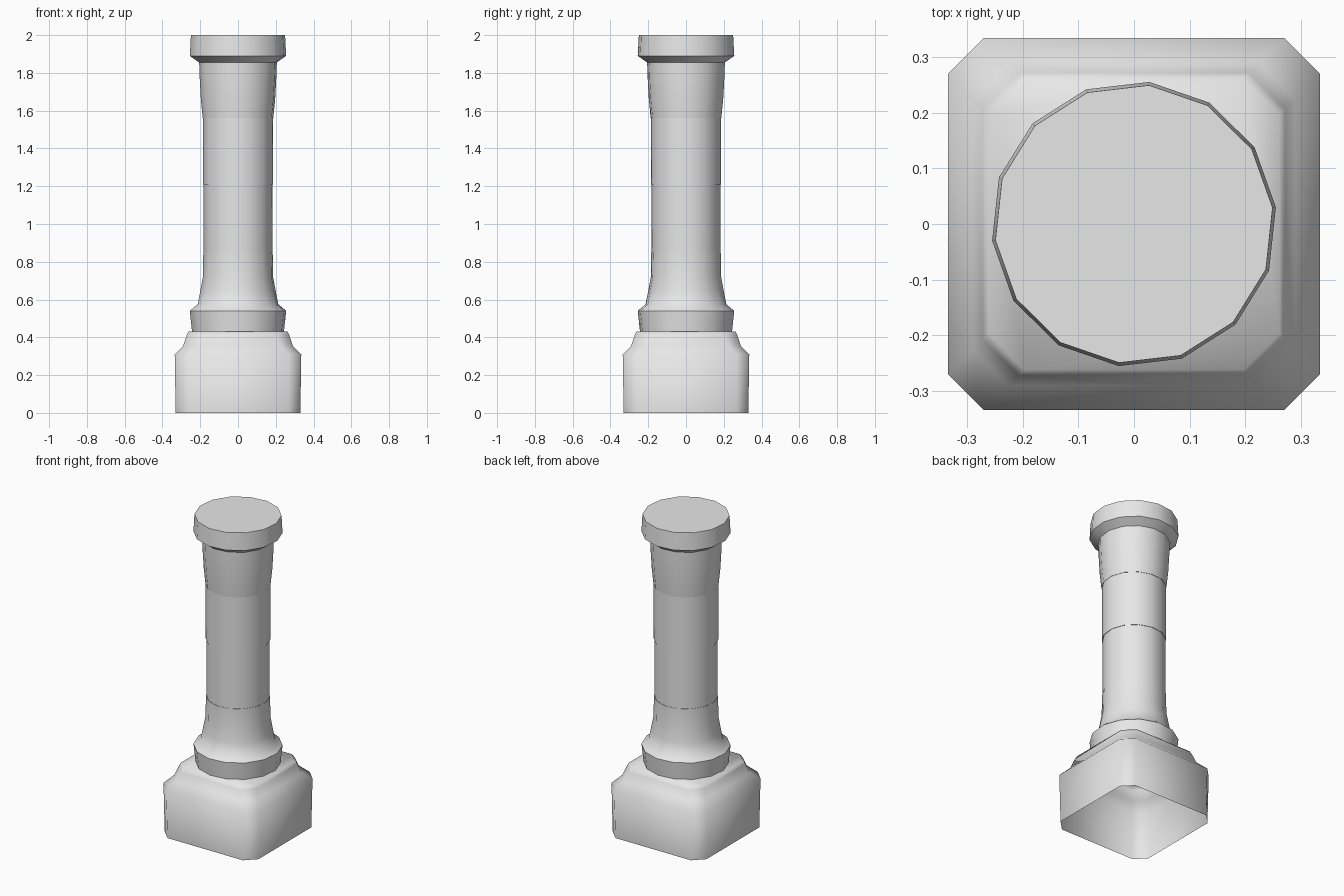
import bpy
import bmesh
from math import cos, sin, pi, radians

cube = bpy.data.objects.get("Cube")
if cube:
    bpy.data.objects.remove(cube, do_unlink=True)

SIDES = 14
TWIST = radians(6.7)

stone = bpy.data.materials.new("pale_grey_stone")
stone.use_nodes = True
stone.diffuse_color = (0.8, 0.8, 0.8, 1)
stone.node_tree.nodes["Principled BSDF"].inputs["Base Color"].default_value = stone.diffuse_color


def round_outline(radius):
    angles = [TWIST + 2 * pi * i / SIDES for i in range(SIDES)]
    return [(radius * cos(a), radius * sin(a)) for a in angles]


def square_outline(half):
    # Square with its corners cut off, anticlockwise
    inner = half - 0.065
    points = []
    x, y = half, inner
    for _ in range(4):
        points += [(x, y), (y, x)] if x * y > 0 else [(x, y), (-y, -x)]
        x, y = -y, x
    return points


def loft(name, outline, profile, sharp_angle, close_bottom=True):
    """Stack outlines along a (size, height) profile and skin them."""
    bm = bmesh.new()
    rings = [[bm.verts.new((x, y, z)) for x, y in outline(size)] for size, z in profile]
    for low, high in zip(rings, rings[1:]):
        for i in range(len(low)):
            j = (i + 1) % len(low)
            bm.faces.new((low[i], low[j], high[j], high[i]))
    bm.faces.new(rings[-1])
    if close_bottom:
        bm.faces.new(rings[0][::-1])
    mesh = bpy.data.meshes.new(name)
    bm.to_mesh(mesh)
    bm.free()
    mesh.materials.append(stone)
    mesh.shade_smooth()
    mesh.set_sharp_from_angle(angle=radians(sharp_angle))
    obj = bpy.data.objects.new(name, mesh)
    bpy.context.collection.objects.link(obj)
    return obj


# Hollow plinth with a coved shoulder
loft("plinth", square_outline,
     [(0.33, 0), (0.335, 0.31), (0.29, 0.355), (0.272, 0.41), (0.262, 0.43)],
     65, close_bottom=False)

# Flared foot of the column
loft("column_foot", round_outline,
     [(0.245, 0.43), (0.257, 0.54), (0.215, 0.575), (0.202, 0.64),
      (0.187, 0.72), (0.185, 0.85)], 45)

# Two plain drums
loft("lower_drum", round_outline, [(0.183, 0.85), (0.183, 1.21)], 45)
loft("upper_drum", round_outline, [(0.186, 1.21), (0.186, 1.56)], 45)

# Capital widening to a thick round lip
loft("capital", round_outline,
     [(0.188, 1.56), (0.198, 1.66), (0.204, 1.77), (0.207, 1.855),
      (0.257, 1.89), (0.251, 2.0)], 45)
